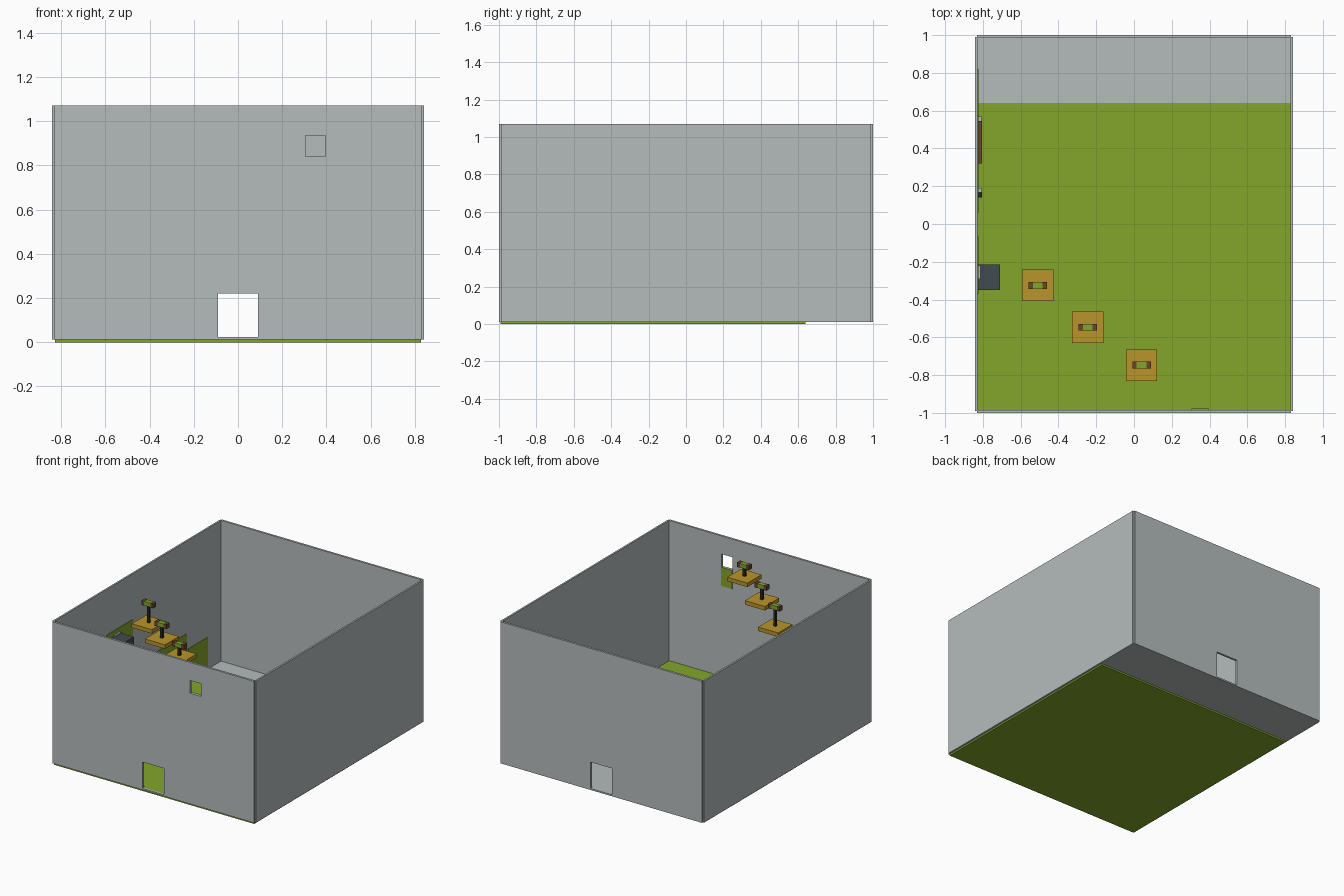
import bpy

if "Cube" in bpy.data.objects:
    bpy.data.objects.remove(bpy.data.objects["Cube"])


def mat(name, r, g, b):
    m = bpy.data.materials.new(name)
    m.diffuse_color = (r, g, b, 1)
    m.use_nodes = True
    m.node_tree.nodes["Principled BSDF"].inputs["Base Color"].default_value = m.diffuse_color
    return m


GREY = mat("wall_grey", 0.46, 0.50, 0.50)
GREEN = mat("grass_green", 0.23, 0.38, 0.025)
GOLD = mat("platform_gold", 0.49, 0.30, 0.025)
DARK = mat("dark_slate", 0.055, 0.07, 0.08)
BROWN = mat("wood_brown", 0.14, 0.06, 0.03)
BLACK = mat("post_black", 0.02, 0.02, 0.022)


def box(name, x, y, z, material):
    """Box from (min, max) ranges on each axis."""
    bpy.ops.mesh.primitive_cube_add(size=1, location=[(a + b) / 2 for a, b in (x, y, z)])
    o = bpy.context.object
    o.name = name
    o.scale = [b - a for a, b in (x, y, z)]
    bpy.ops.object.transform_apply(location=False, rotation=False, scale=True)
    o.data.materials.append(material)
    return o


def cut(target, x, y, z):
    """Cut a rectangular opening through a wall."""
    c = box("opening_cutter", x, y, z, GREY)
    c.hide_render = True
    m = target.modifiers.new("opening", 'BOOLEAN')
    m.object = c
    m.operation = 'DIFFERENCE'
    m.solver = 'EXACT'
    bpy.context.view_layer.objects.active = target
    bpy.ops.object.modifier_apply(modifier=m.name)
    bpy.data.objects.remove(c)


B, T = 0.012, 1.07

# Floor and grass
box("floor", (-0.832, 0.832), (-0.985, 0.99), (B, 0.019), GREY)
box("grass", (-0.828, 0.828), (-0.992, 0.64), (0, 0.022), GREEN)

# Walls with door openings front and back, and one window
for side, sx in (("left", -1), ("right", 1)):
    xs = sorted((sx * 0.829, sx * 0.842))
    box(side + "_wall", xs, (-0.99, 0.99), (B, T), GREY)
for side, sy in (("front", -1), ("back", 1)):
    ys = sorted((sy * 0.984, sy * 1.0))
    w = box(side + "_wall", (-0.832, 0.832), ys, (B, T), GREY)
    cut(w, (-0.09, 0.09), (ys[0] - 0.1, ys[1] + 0.1), (0.023, 0.22))
    if sy < 0:
        cut(w, (0.305, 0.395), (ys[0] - 0.1, ys[1] + 0.1), (0.84, 0.935))

# Panel below the window
box("window_panel", (0.305, 0.395), (-0.985, -0.977), (0.70, 0.84), GREEN)

# Floating platforms, each with a post and a crossbar
for x, y, z in ((-0.51, -0.325, 0.893), (-0.245, -0.547, 0.935), (0.04, -0.747, 0.957)):
    h = 0.083
    box("platform", (x - h, x + h), (y - h, y + h), (z - 0.03, z), GOLD)
    box("post", (x - 0.009, x + 0.009), (y - 0.009, y + 0.009), (z, 1.025), BLACK)
    box("crossbar_middle", (x - 0.026, x + 0.026), (y - 0.018, y + 0.018), (1.02, 1.05), GREEN)
    for s in (-1, 1):
        xs = sorted((x + s * 0.026, x + s * 0.049))
        box("crossbar_end", xs, (y - 0.018, y + 0.018), (1.018, 1.052), BROWN)

# Display panels stepping down along the left wall
for y0, y1, z0, z1 in ((-0.37, -0.065, 0.43, 0.73), (0.06, 0.575, 0.15, 0.38),
                       (0.575, 0.82, 0.022, 0.26)):
    box("wall_panel", (-0.830, -0.824), (y0, y1), (z0, z1), GREEN)

# Items mounted on the left wall
box("wall_cabinet", (-0.824, -0.71), (-0.35, -0.215), (0.56, 0.69), DARK)
box("cabinet_trim", (-0.824, -0.812), (-0.29, -0.22), (0.69, 0.70), GREY)
box("short_bar", (-0.824, -0.805), (0.14, 0.17), (0.20, 0.30), BLACK)
box("short_bar_tip", (-0.824, -0.808), (0.17, 0.19), (0.27, 0.30), GREY)
box("long_bar", (-0.824, -0.805), (0.32, 0.545), (0.24, 0.28), BROWN)
box("long_bar_tip", (-0.824, -0.808), (0.545, 0.57), (0.25, 0.27), GREY)
